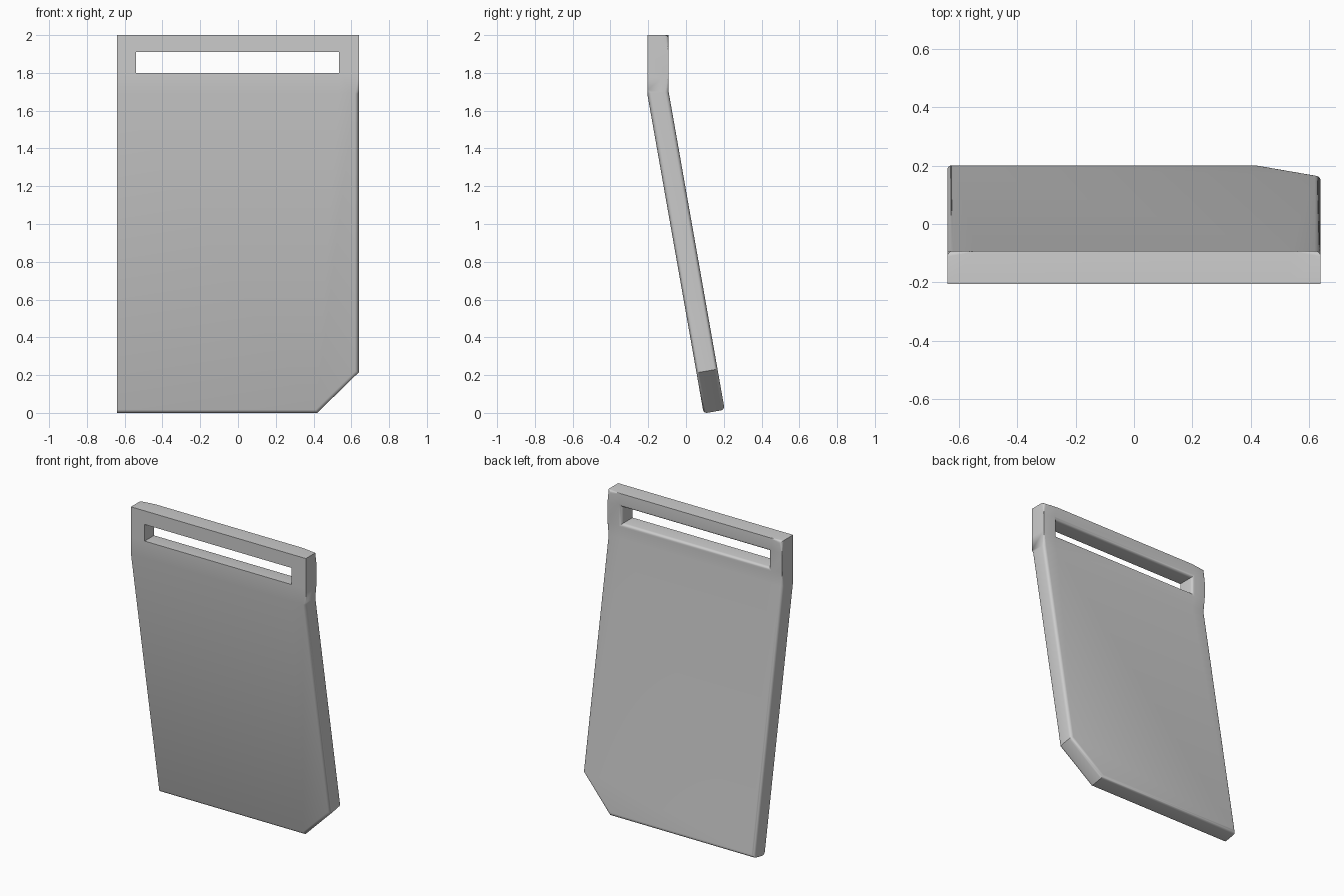
import bpy, bmesh, math

cube = bpy.data.objects.get("Cube")
if cube:
    bpy.data.objects.remove(cube, do_unlink=True)

HALF_W = 0.64
FRONT_Y, THICK = -0.205, 0.113
BEND_Z, BOTTOM_Z = 1.69, -0.003
TILT = math.radians(10)
ROUND = 0.02


def front_point(x, z):
    """Front surface: upright above the bend, sloping backwards below it."""
    return (x, FRONT_Y + max(0, BEND_Z - z) * math.tan(TILT), z)


def back_point(x, z):
    """Same point moved through the plate thickness."""
    px, py, pz = front_point(x, z)
    if z > BEND_Z + 0.001:
        return (px, py + THICK, pz)
    if z > BEND_Z - 0.001:
        return (px, py + THICK, pz + THICK * math.tan(TILT / 2))
    return (px, py + THICK * math.cos(TILT), pz + THICK * math.sin(TILT))


# Flat layout: grip frame cells around the slot, then the panel with a cut corner
cols = [-HALF_W, -0.54, 0.535, HALF_W]
rows = [BEND_Z, 1.80, 1.91, 2.0]
cells = []
for i in range(3):
    for j in range(3):
        if (i, j) != (1, 1):
            x0, x1, z0, z1 = cols[i], cols[i + 1], rows[j], rows[j + 1]
            cells.append([(x0, z0), (x1, z0), (x1, z1), (x0, z1)])
cells.append([(-HALF_W, BOTTOM_Z), (0.42, BOTTOM_Z), (HALF_W, 0.212)]
             + [(x, BEND_Z) for x in reversed(cols)])

# Front and back skins, joined by walls along every open border
bm = bmesh.new()
front, back = {}, {}
for p in {p for cell in cells for p in cell}:
    front[p] = bm.verts.new(front_point(*p))
    back[p] = bm.verts.new(back_point(*p))
sides = [(c[k], c[(k + 1) % len(c)]) for c in cells for k in range(len(c))]
border = [(a, b) for a, b in sides if (b, a) not in sides]
for c in cells:
    bm.faces.new([front[p] for p in c])
    bm.faces.new([back[p] for p in reversed(c)])
for a, b in border:
    bm.faces.new([front[b], front[a], back[a], back[b]])

# Round the rear rim and slot rim, plus the lower front rim on the cut-corner side
rim = []
for a, b in border:
    rim.append(bm.edges.get((back[a], back[b])))
    on_left_edge = a[0] < 0 and b[0] < 0
    if max(a[1], b[1]) <= BEND_Z and not on_left_edge:
        rim.append(bm.edges.get((front[a], front[b])))
bmesh.ops.bevel(bm, geom=rim, offset=ROUND, offset_type='OFFSET', segments=4,
                profile=0.5, affect='EDGES', clamp_overlap=True)
bmesh.ops.recalc_face_normals(bm, faces=bm.faces)

mesh = bpy.data.meshes.new("bent_plate")
bm.to_mesh(mesh)
bm.free()
plate = bpy.data.objects.new("bent_plate", mesh)
bpy.context.collection.objects.link(plate)

# Single plain grey
grey = bpy.data.materials.new("light_grey")
grey.use_nodes = True
colour = (0.6, 0.6, 0.6, 1)
grey.diffuse_color = colour
grey.node_tree.nodes["Principled BSDF"].inputs["Base Color"].default_value = colour
mesh.materials.append(grey)

bpy.context.view_layer.objects.active = plate
plate.select_set(True)
bpy.ops.object.shade_smooth_by_angle(angle=math.radians(30))
